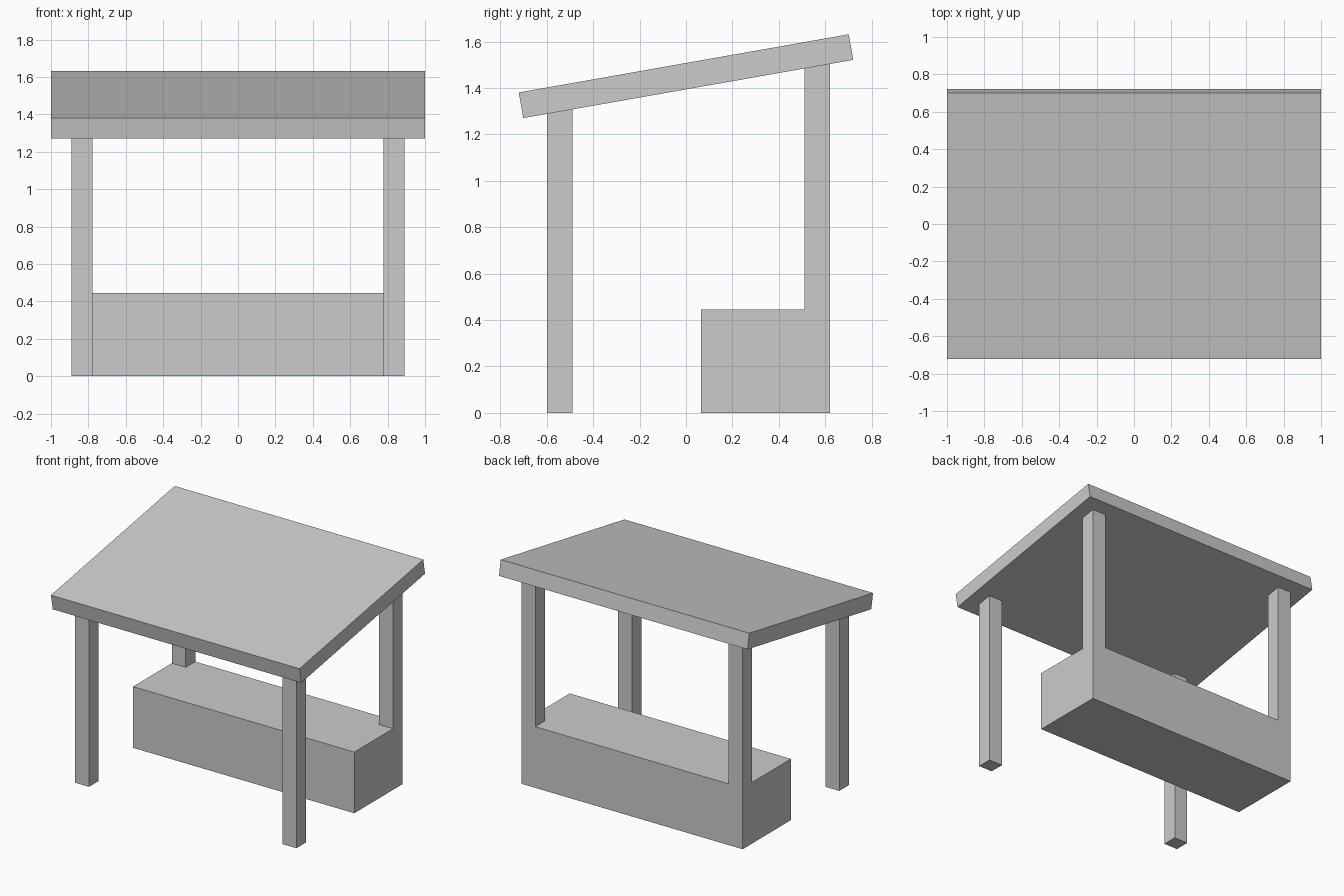
import bpy
from math import radians

if "Cube" in bpy.data.objects:
    bpy.data.objects.remove(bpy.data.objects["Cube"])


def box(name, x, y, z, tilt=0):
    """Box from (min, max) ranges on each axis, optionally tilted about x."""
    ranges = (x, y, z)
    centre = [(a + b) / 2 for a, b in ranges]
    size = [b - a for a, b in ranges]
    bpy.ops.mesh.primitive_cube_add(size=1, location=centre)
    obj = bpy.context.object
    obj.name = name
    obj.scale = size
    bpy.ops.object.transform_apply(location=False, rotation=False, scale=True)
    obj.rotation_euler.x = radians(tilt)
    return obj


SEAT_Z = 0.445
BACK = 0.62

# Sloping roof slab, rising towards the back
box("roof", (-1, 1), (-0.722, 0.722), (1.395, 1.507), tilt=10)

# Solid bench, flush with the outside of the back posts
box("bench", (-0.89, 0.89), (0.065, BACK), (0, SEAT_Z))

# Posts: front pair stands on the ground, back pair on the bench;
# the tops end inside the roof slab
for side, name in ((-1, "left"), (1, "right")):
    x = sorted((side * 0.778, side * 0.89))
    box(f"front_post_{name}", x, (-0.60, -0.49), (0, 1.35))
    box(f"back_post_{name}", x, (0.51, BACK), (SEAT_Z, 1.55))
